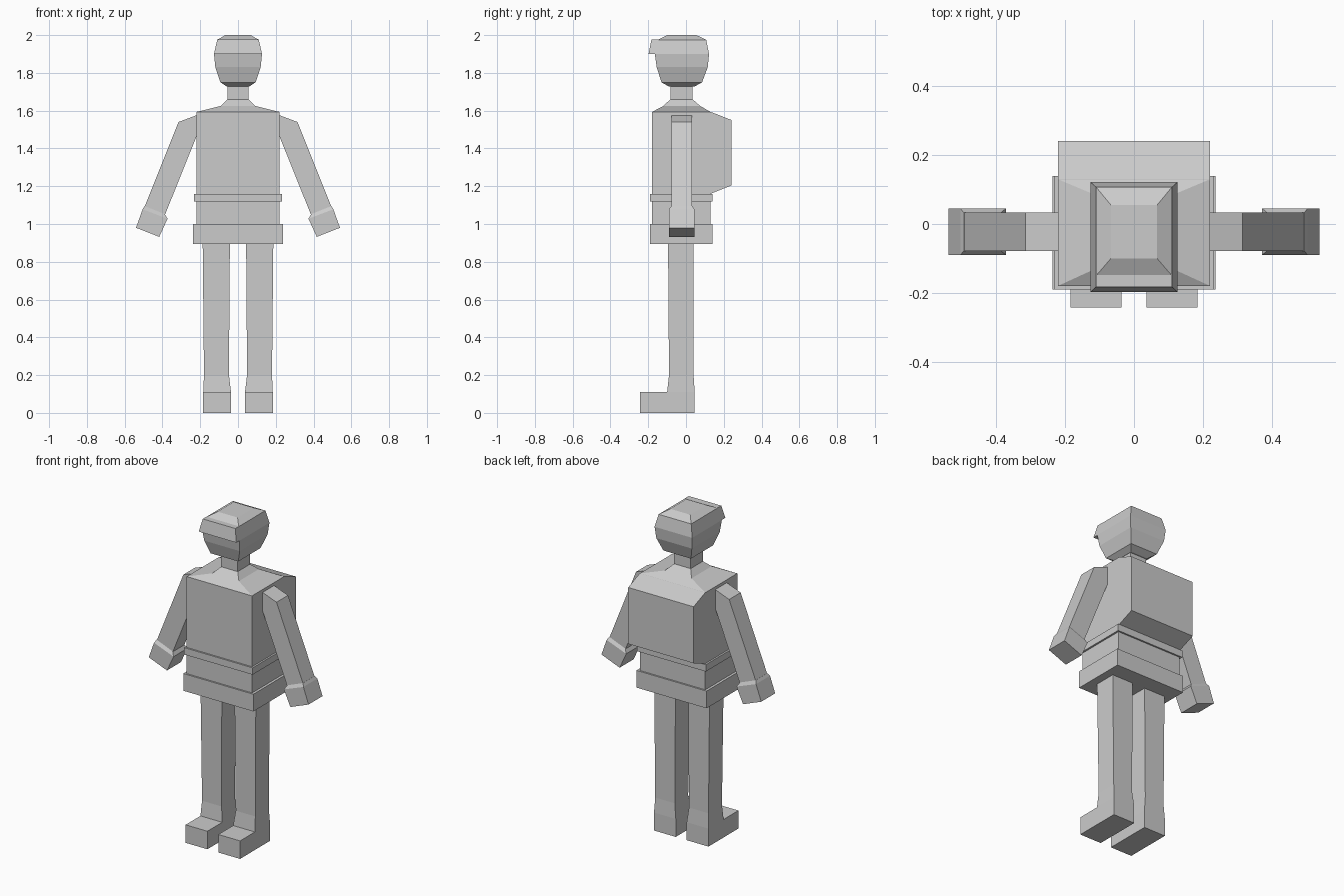
import bpy, bmesh

grey = bpy.data.materials.new("plain grey")
grey.diffuse_color = (0.6, 0.6, 0.6, 1)


def loft(name, rings, mirror=False):
    """Skin four-cornered rings; each is (xa, za, xb, zb, y0, y1)."""
    bm = bmesh.new()
    loops = []
    for xa, za, xb, zb, y0, y1 in rings:
        corners = [(xa, y0, za), (xb, y0, zb), (xb, y1, zb), (xa, y1, za)]
        loops.append([bm.verts.new(c) for c in corners])
    for a, b in zip(loops, loops[1:]):
        for i in range(4):
            j = (i + 1) % 4
            bm.faces.new((a[i], a[j], b[j], b[i]))
    bm.faces.new(loops[0])
    bm.faces.new(loops[-1])
    bmesh.ops.recalc_face_normals(bm, faces=bm.faces)
    mesh = bpy.data.meshes.new(name)
    bm.to_mesh(mesh)
    bm.free()
    mesh.materials.append(grey)
    ob = bpy.data.objects.new(name, mesh)
    bpy.context.collection.objects.link(ob)
    if mirror:
        ob.modifiers.new("Mirror", 'MIRROR')
    return ob


def stack(name, levels):
    """Centred stack of level rectangles (z, half width, y0, y1)."""
    return loft(name, [(-w, z, w, z, y0, y1) for z, w, y0, y1 in levels])


def limb(name, levels):
    """Mirrored upright limb of level rectangles (z, x0, x1, y0, y1)."""
    return loft(name, [(a, z, b, z, y0, y1) for z, a, b, y0, y1 in levels], True)


# Feet and legs
limb("feet", [(0, 0.037, 0.184, -0.243, 0.046), (0.11, 0.037, 0.184, -0.243, 0.046)])
limb("legs", [(0.11, 0.037, 0.184, -0.10, 0.046), (0.2, 0.048, 0.18, -0.09, 0.04),
              (0.91, 0.043, 0.187, -0.095, 0.04)])

# Hips, torso with sloping shoulders and neck, belt
stack("hips", [(0.895, 0.237, -0.19, 0.14), (1.0, 0.237, -0.19, 0.14)])
stack("torso", [(0.99, 0.221, -0.18, 0.13), (1.593, 0.221, -0.18, 0.13),
                (1.625, 0.09, -0.12, 0.075), (1.66, 0.056, -0.083, 0.035),
                (1.735, 0.056, -0.083, 0.035)])
stack("belt", [(1.118, 0.232, -0.19, 0.14), (1.16, 0.232, -0.19, 0.14)])

# Backpack, flush with the torso sides
stack("backpack", [(1.16, 0.221, 0.125, 0.13), (1.205, 0.221, 0.125, 0.242),
                   (1.55, 0.221, 0.125, 0.242), (1.594, 0.221, 0.125, 0.13)])

# Arms and hands
loft("arms", [(0.2, 1.51, 0.2, 1.583, -0.078, 0.033),
              (0.205, 1.5, 0.315, 1.54, -0.078, 0.033),
              (0.39, 1.04, 0.497, 1.085, -0.078, 0.033)], True)
loft("hands", [(0.387, 1.052, 0.495, 1.095, -0.078, 0.033),
               (0.373, 1.028, 0.505, 1.078, -0.09, 0.045),
               (0.417, 0.932, 0.54, 0.98, -0.09, 0.045)], True)

# Head and cap visor
stack("head", [(1.728, 0.06, -0.09, 0.045), (1.75, 0.093, -0.13, 0.085),
               (1.83, 0.12, -0.155, 0.115), (1.9, 0.127, -0.165, 0.122),
               (1.975, 0.11, -0.15, 0.107), (2.0, 0.067, -0.10, 0.055)])
stack("visor", [(1.9, 0.127, -0.198, -0.16), (1.976, 0.11, -0.183, -0.145)])
